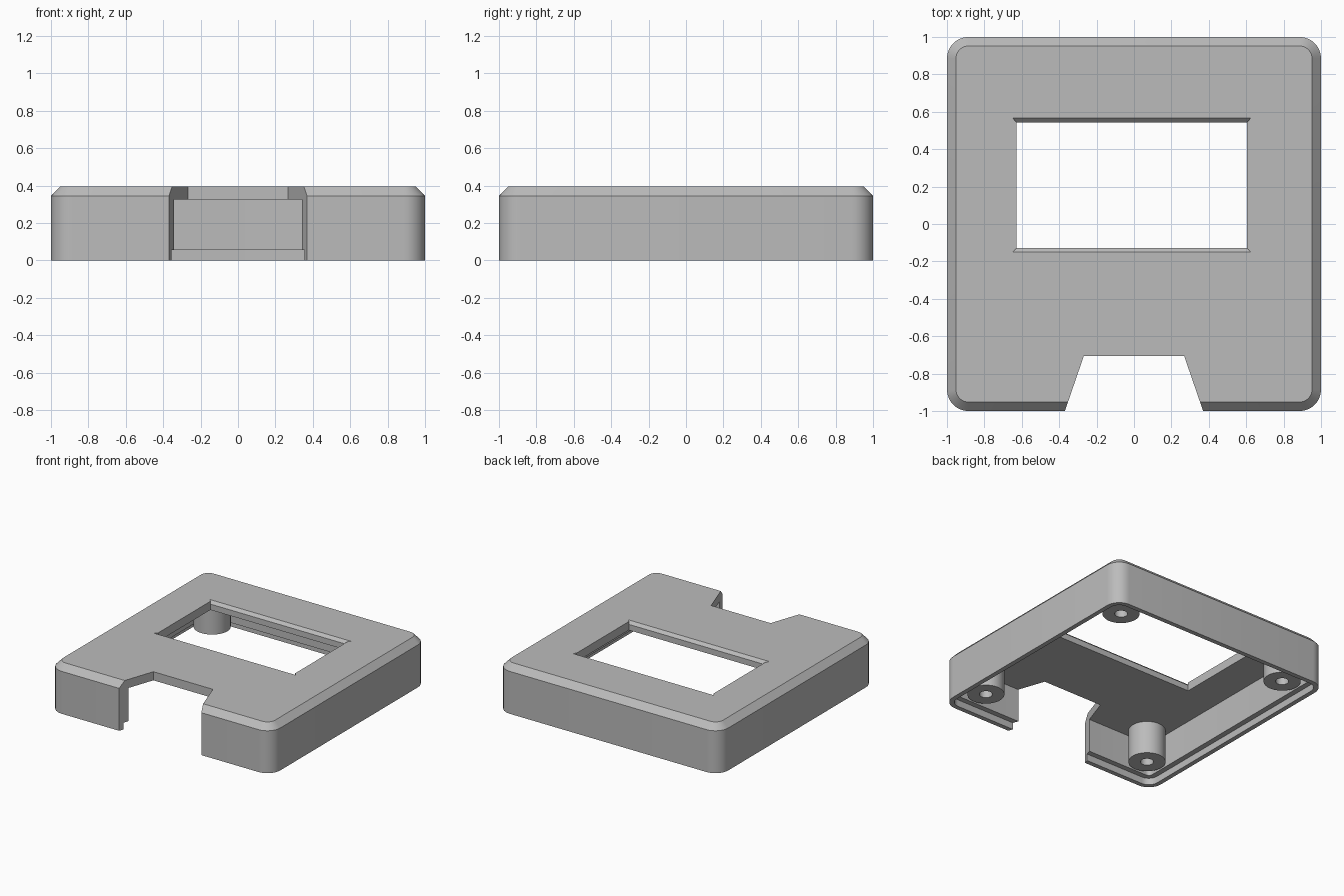
import bpy, bmesh, math

cube = bpy.data.objects.get("Cube")
if cube:
    bpy.data.objects.remove(cube, do_unlink=True)

TOP, CEILING = 0.395, 0.325
RADIUS = 0.115

grey = bpy.data.materials.new("plain grey")
grey.use_nodes = True
grey.diffuse_color = (0.5, 0.5, 0.5, 1)
grey.node_tree.nodes["Principled BSDF"].inputs["Base Color"].default_value = (0.5, 0.5, 0.5, 1)


def finish(bm, name):
    bmesh.ops.recalc_face_normals(bm, faces=bm.faces)
    mesh = bpy.data.meshes.new(name)
    bm.to_mesh(mesh)
    bm.free()
    mesh.materials.append(grey)
    obj = bpy.data.objects.new(name, mesh)
    bpy.context.collection.objects.link(obj)
    return obj


def smooth(obj):
    bpy.ops.object.select_all(action="DESELECT")
    obj.select_set(True)
    bpy.context.view_layer.objects.active = obj
    bpy.ops.object.shade_smooth_by_angle(angle=math.radians(30))


def loft(rings, name):
    """Skin a stack of equal rings and cap both ends."""
    bm = bmesh.new()
    loops = [[bm.verts.new(p) for p in ring] for ring in rings]
    for a, b in zip(loops, loops[1:]):
        for i in range(len(a)):
            j = (i + 1) % len(a)
            bm.faces.new((a[i], a[j], b[j], b[i]))
    bm.faces.new(loops[0])
    bm.faces.new(loops[-1])
    return finish(bm, name)


def hull(points, name):
    bm = bmesh.new()
    for p in points:
        bm.verts.new(p)
    bmesh.ops.convex_hull(bm, input=bm.verts)
    return finish(bm, name)


def rounded_square(inset, z, steps=8):
    r = RADIUS - inset
    c = 1 - RADIUS
    ring = []
    for k, (sx, sy) in enumerate(((1, 1), (-1, 1), (-1, -1), (1, -1))):
        for s in range(steps + 1):
            a = math.pi / 2 * (k + s / steps)
            ring.append((sx * c + r * math.cos(a), sy * c + r * math.sin(a), z))
    return ring


def circle(cx, cy, r, z, sides=40):
    turn = 2 * math.pi / sides
    return [(cx + r * math.cos(i * turn), cy + r * math.sin(i * turn), z) for i in range(sides)]


def cut(obj, cutter):
    cutter.hide_render = True
    mod = obj.modifiers.new("cut", "BOOLEAN")
    mod.operation = "DIFFERENCE"
    mod.solver = "EXACT"
    mod.object = cutter
    bpy.context.view_layer.objects.active = obj
    bpy.ops.object.modifier_apply(modifier=mod.name)
    bpy.data.objects.remove(cutter, do_unlink=True)


# Hollow cover: chamfered top, outer wall, stepped rim, inner wall, ceiling
profile = [(0.048, TOP), (0, 0.345), (0, 0), (0.037, 0), (0.037, 0.055), (0.08, 0.055), (0.08, CEILING)]
cover = loft([rounded_square(i, z) for i, z in profile], "cover_shell")

# Tapered opening in the front edge
cut(cover, hull([(s * x, y, z) for s in (-1, 1) for x, y in ((0.268, -0.705), (0.404, -1.1))
                 for z in (-0.1, 0.6)], "front_notch_cutter"))

# Screen window
MID_X, MID_Y = -0.012, 0.2075
HALF_X, HALF_Y = 0.616, 0.3355
cut(cover, hull([(MID_X + sx * HALF_X, MID_Y + sy * HALF_Y, z)
                 for sx in (-1, 1) for sy in (-1, 1) for z in (0.2, 0.6)], "window_cutter"))

# Bevels on the front and back edges of the window
for sy in (-1, 1):
    points = []
    for sx in (-1, 1):
        for dx, dy, low in ((0.02, 0.023, TOP), (0, 0, TOP - 0.023), (-0.1, -0.04, TOP - 0.023)):
            for z in (low, TOP + 0.1):
                points.append((MID_X + sx * (HALF_X + dx), MID_Y + sy * (HALF_Y + dy), z))
    cut(cover, hull(points, "window_bevel_cutter"))
smooth(cover)

# Four screw posts with blind holes
for side, sx in (("right", -1), ("left", 1)):
    for end, sy in (("front", -1), ("back", 1)):
        x, y = sx * 0.775, sy * 0.775
        rings = [(0.137, CEILING + 0.01), (0.137, 0.06), (0.048, 0.06), (0.048, 0.3)]
        smooth(loft([circle(x, y, r, z) for r, z in rings], f"screw_post_{end}_{side}"))
